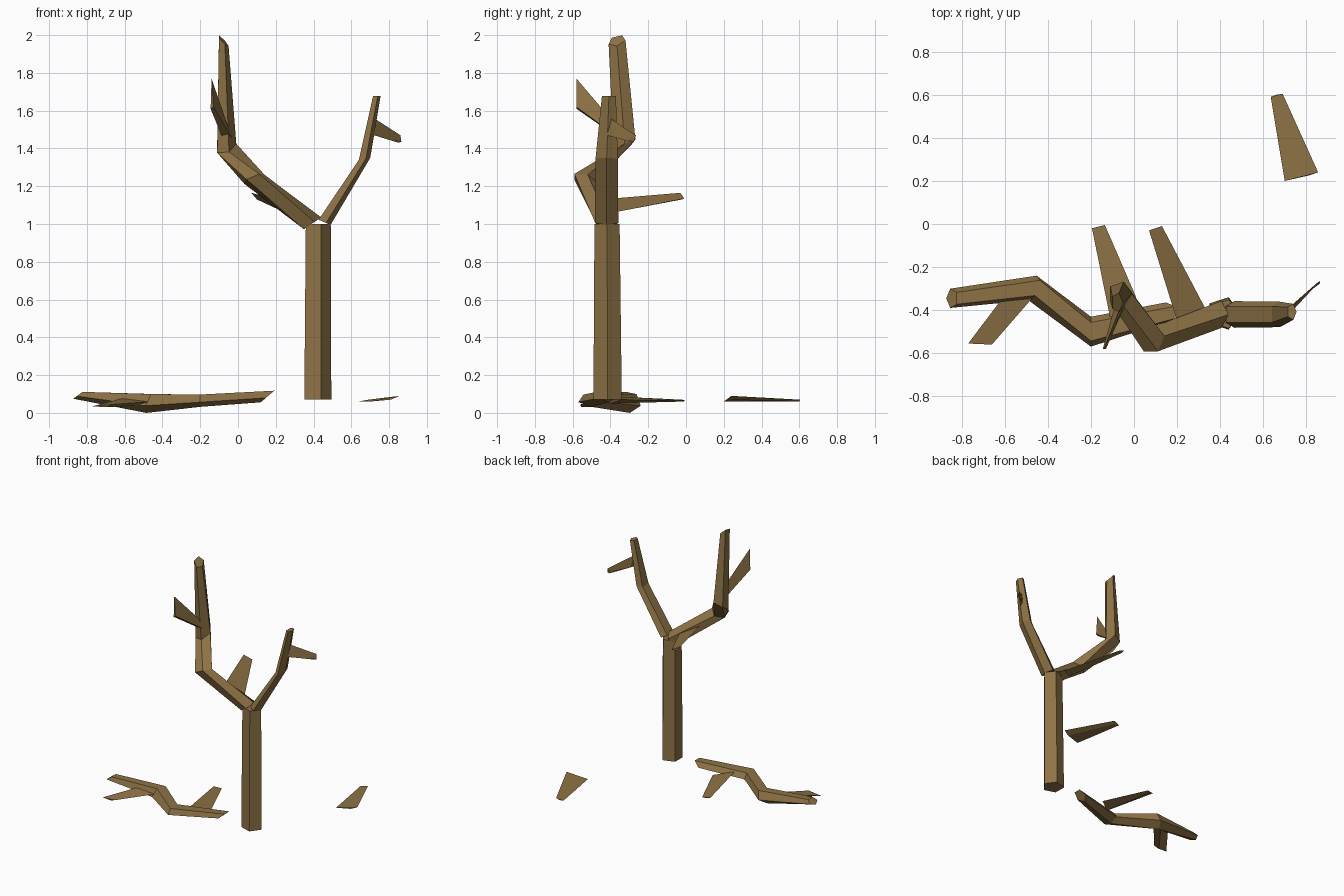
import bpy
import bmesh
from math import cos, sin, tau
from mathutils import Vector

SIDES = 5

# Remove the default object only
default = bpy.data.objects.get("Cube")
if default:
    bpy.data.objects.remove(default, do_unlink=True)

# Single bark colour
bark = bpy.data.materials.new("dry_brown_bark")
bark.use_nodes = True
bark.diffuse_color = (0.27, 0.17, 0.06, 1)
bark.node_tree.nodes["Principled BSDF"].inputs["Base Color"].default_value = bark.diffuse_color


def loft(name, loops):
    """Skin matching point loops into one closed, flat shaded solid."""
    bm = bmesh.new()
    rings = [[bm.verts.new(p) for p in loop] for loop in loops]
    for lower, upper in zip(rings, rings[1:]):
        count = len(lower)
        for i in range(count):
            j = (i + 1) % count
            bm.faces.new((lower[i], lower[j], upper[j], upper[i]))
    bm.faces.new(rings[0])
    bm.faces.new(rings[-1])
    bmesh.ops.recalc_face_normals(bm, faces=bm.faces[:])
    mesh = bpy.data.meshes.new(name)
    bm.to_mesh(mesh)
    bm.free()
    mesh.materials.append(bark)
    obj = bpy.data.objects.new(name, mesh)
    bpy.context.scene.collection.objects.link(obj)
    return obj


def ring(center, u, v):
    """Five-sided section spanned by the half axes u and v."""
    center, u, v = Vector(center), Vector(u), Vector(v)
    angles = [tau * i / SIDES for i in range(SIDES)]
    return [center + u * cos(a) + v * sin(a) for a in angles]


def limb(name, sections):
    """Bent, tapering limb from a list of (center, u, v) sections."""
    return loft(name, [ring(*section) for section in sections])


def twig(name, base, tip):
    """Three-sided splinter between two triangles."""
    return loft(name, [base, tip])


# Standing trunk
limb("trunk", [
    ((.415, -.415, .07), (.079, 0, 0), (0, .079, 0)),
    ((.418, -.418, 1), (.073, 0, 0), (0, .07, 0)),
])

# Long crooked branch
limb("long_branch", [
    ((.39, -.42, 1), (.05, 0, .035), (0, .066, 0)),
    ((.085, -.54, 1.24), (.056, .02, .02), (-.01, .06, -.02)),
    ((-.065, -.325, 1.41), (.056, 0, .015), (0, .06, .035)),
    ((-.078, -.365, 1.97), (.028, 0, -.028), (0, .047, .01)),
])

# Short forked branch
limb("short_branch", [
    ((.455, -.42, 1.01), (.035, 0, -.015), (0, .065, 0)),
    ((.667, -.42, 1.345), (.033, 0, .005), (0, .062, 0)),
    ((.733, -.408, 1.678), (.022, 0, 0), (0, .039, 0)),
])

# Twigs of the standing tree
twig("rear_twig",
     [(.2, -.45, 1.13), (.33, -.39, 1.06), (.25, -.42, 1.06)],
     [(.07, -.03, 1.165), (.13, -.01, 1.135), (.1, -.02, 1.13)])
twig("upper_twig",
     [(-.05, -.35, 1.5), (-.08, -.35, 1.45), (-.03, -.35, 1.45)],
     [(-.14, -.58, 1.77), (-.145, -.58, 1.61), (-.13, -.58, 1.62)])
twig("outer_twig",
     [(.72, -.4, 1.56), (.72, -.42, 1.47), (.74, -.37, 1.47)],
     [(.86, -.265, 1.47), (.85, -.28, 1.43), (.865, -.275, 1.435)])

# Fallen branch lying on the ground
limb("fallen_branch", [
    ((.16, -.41, .09), (-.04, 0, -.034), (0, .048, 0)),
    ((-.2, -.5, .068), (0, 0, -.036), (0, .073, 0)),
    ((-.465, -.297, .055), (-.02, 0, -.055), (.02, .06, 0)),
    ((-.845, -.345, .095), (-.027, 0, -.02), (0, .047, 0)),
])

# Twigs of the fallen branch
twig("fallen_rear_twig",
     [(-.11, -.44, .09), (.01, -.34, .07), (-.08, -.4, .05)],
     [(-.195, -.02, .07), (-.135, -.005, .065), (-.16, -.015, .06)])
twig("fallen_front_twig",
     [(-.6, -.33, .08), (-.46, -.33, .06), (-.53, -.33, .04)],
     [(-.77, -.555, .035), (-.66, -.56, .045), (-.7, -.555, .03)])

# Loose splinter on the ground
twig("loose_splinter",
     [(.7, .2, .06), (.855, .24, .09), (.81, .225, .07)],
     [(.635, .59, .06), (.69, .605, .07), (.66, .6, .06)])
